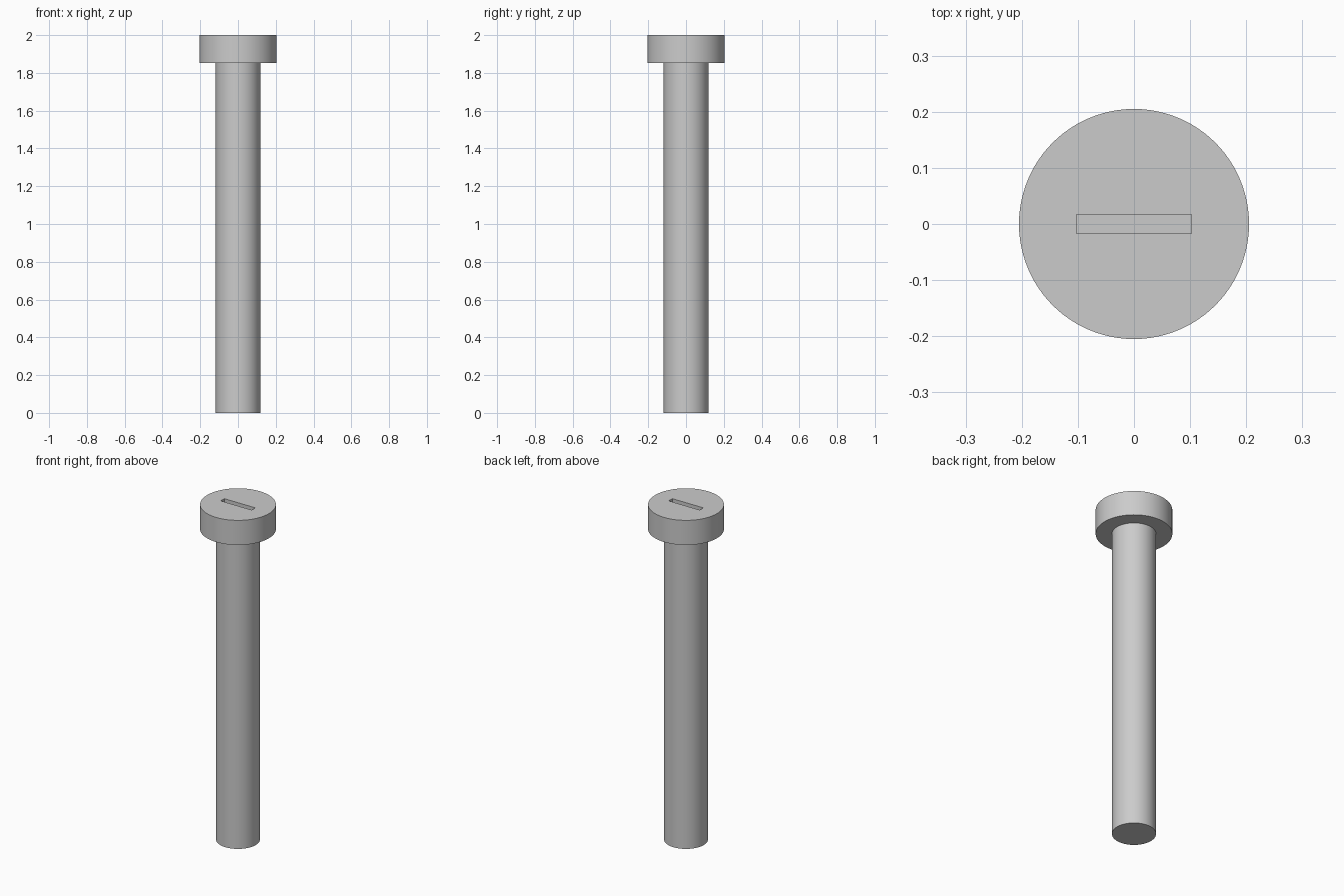
import bpy
import bmesh
import math
from mathutils import Matrix

cube = bpy.data.objects.get("Cube")
if cube:
    bpy.data.objects.remove(cube, do_unlink=True)

HEAD_R, SHAFT_R = 0.205, 0.118
HEAD_Z, TOP_Z = 1.853, 2.0
SLOT_SIZE = (0.205, 0.034)
SLOT_DEPTH = 0.06

steel = bpy.data.materials.new("steel_grey")
steel.use_nodes = True
grey = (0.6, 0.6, 0.6, 1)
steel.diffuse_color = grey
steel.node_tree.nodes["Principled BSDF"].inputs["Base Color"].default_value = grey


def add_object(name, bm):
    bmesh.ops.recalc_face_normals(bm, faces=bm.faces)
    mesh = bpy.data.meshes.new(name)
    bm.to_mesh(mesh)
    bm.free()
    mesh.materials.append(steel)
    obj = bpy.data.objects.new(name, mesh)
    bpy.context.collection.objects.link(obj)
    return obj


# Screw body: cylindrical shaft and head turned as one closed solid
bm = bmesh.new()
rings = []
for radius, z in [(SHAFT_R, 0), (SHAFT_R, HEAD_Z), (HEAD_R, HEAD_Z), (HEAD_R, TOP_Z)]:
    circle = bmesh.ops.create_circle(bm, segments=96, radius=radius,
                                     matrix=Matrix.Translation((0, 0, z)))
    rings.append(circle["verts"])
for lower, upper in zip(rings, rings[1:]):
    for i in range(len(lower)):
        bm.faces.new((lower[i - 1], lower[i], upper[i], upper[i - 1]))
bm.faces.new(rings[0])
bm.faces.new(rings[-1])
screw = add_object("screw_body", bm)

# Driver slot cut into the top of the head
bm = bmesh.new()
bmesh.ops.create_cube(bm, size=1, matrix=Matrix.Translation((0, 0, TOP_Z))
                      @ Matrix.Diagonal((*SLOT_SIZE, 2 * SLOT_DEPTH, 1)))
cutter = add_object("slot_cutter", bm)
cutter.hide_render = True

cut = screw.modifiers.new("driver_slot", 'BOOLEAN')
cut.operation = 'DIFFERENCE'
cut.solver = 'EXACT'
cut.object = cutter
bpy.ops.object.select_all(action='DESELECT')
bpy.context.view_layer.objects.active = screw
screw.select_set(True)
bpy.ops.object.modifier_apply(modifier=cut.name)
bpy.data.objects.remove(cutter, do_unlink=True)

# Smooth round walls with crisp rims
bpy.ops.object.shade_smooth_by_angle(angle=math.radians(30))
